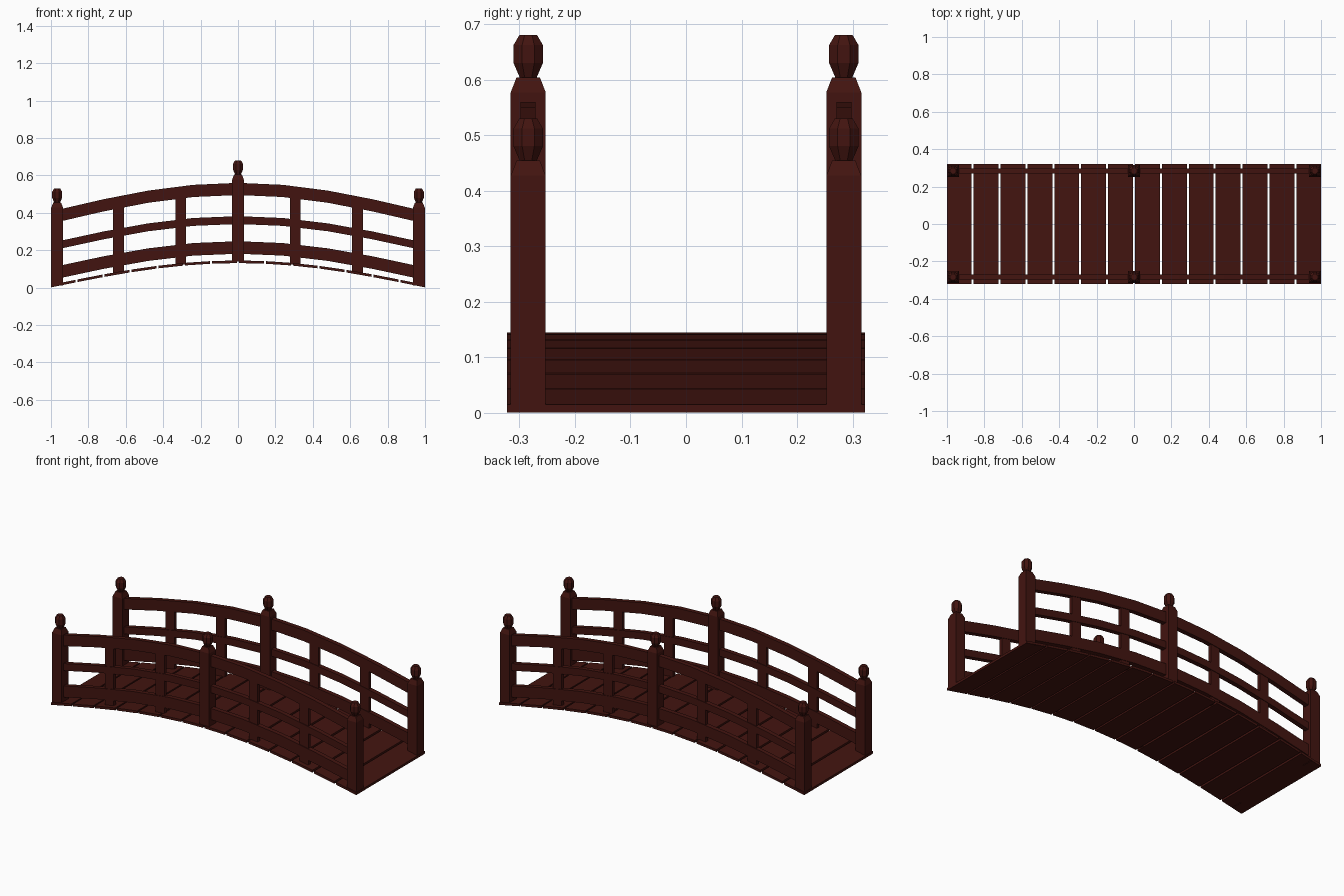
import bpy, math

if "Cube" in bpy.data.objects:
    bpy.data.objects.remove(bpy.data.objects["Cube"])

mat = bpy.data.materials.new("dark_red_wood")
mat.diffuse_color = (0.055, 0.007, 0.005, 1)
mat.use_nodes = True
mat.node_tree.nodes["Principled BSDF"].inputs["Base Color"].default_value = mat.diffuse_color

POST_Y = 0.284


def arch(x, crown, rise):
    """Height of a curve that peaks at the middle of the bridge."""
    return crown - rise * (1 - math.cos(math.pi * x / 2))


def make(name, verts, faces):
    me = bpy.data.meshes.new(name)
    me.from_pydata(verts, [], faces)
    me.materials.append(mat)
    ob = bpy.data.objects.new(name, me)
    bpy.context.collection.objects.link(ob)
    return ob


def loft(name, rings):
    """Skin a list of equal-length rings and cap both ends."""
    n = len(rings[0])
    verts = [v for r in rings for v in r]
    faces = [tuple(range(n))[::-1], tuple(range(len(verts) - n, len(verts)))]
    for k in range(len(rings) - 1):
        for i in range(n):
            j = (i + 1) % n
            faces.append((k * n + i, k * n + j, (k + 1) * n + j, (k + 1) * n + i))
    return make(name, verts, faces)


def strip(name, xs, y, half_y, crown, rise, height):
    """Rectangular bar following the arch; crown is its top height."""
    rings = []
    for x in xs:
        t = arch(x, crown, rise)
        b = t - height
        rings.append([(x, y - half_y, b), (x, y + half_y, b),
                      (x, y + half_y, t), (x, y - half_y, t)])
    return loft(name, rings)


def column(name, x, y, sections, sides):
    """Vertical prism; sections are (z, half width across flats)."""
    rings = []
    for z, h in sections:
        r = h / math.cos(math.pi / sides)
        rings.append([(x + r * math.cos(2 * math.pi * (i + 0.5) / sides),
                       y + r * math.sin(2 * math.pi * (i + 0.5) / sides), z)
                      for i in range(sides)])
    return loft(name, rings)


# deck planks, each tilted along the arch
for i in range(14):
    c = (i - 6.5) * 0.1437
    strip("deck_plank", [c - 0.0665, c + 0.0665], 0, 0.322, 0.145, 0.13, 0.014)

for side, y in (("front", -POST_Y), ("back", POST_Y)):
    # three curved rails
    xs = [-0.96 + 0.24 * i for i in range(9)]
    for name, crown, rise, height in (("top_rail", 0.56, 0.153, 0.065),
                                      ("middle_rail", 0.382, 0.143, 0.042),
                                      ("bottom_rail", 0.248, 0.141, 0.067)):
        strip(f"{side}_{name}", xs, y, 0.0135, crown, rise, height)

    # flat balusters from deck to top rail
    for x in (-0.638, -0.306, 0.306, 0.638):
        b, t = arch(x, 0.138, 0.13), arch(x, 0.53, 0.153)
        loft(f"{side}_baluster",
             [[(x - 0.029, y - 0.0105, z), (x + 0.029, y - 0.0105, z),
               (x + 0.029, y + 0.0105, z), (x - 0.029, y + 0.0105, z)]
              for z in (b, t)])

    # main posts with tapered shoulders and faceted finials
    for x, base, top in ((-0.967, 0.012, 0.53), (0, 0.14, 0.68), (0.967, 0.012, 0.53)):
        column(f"{side}_post", x, y,
               [(base, 0.0315), (top - 0.103, 0.0315), (top - 0.076, 0.021)], 4)
        column(f"{side}_finial", x, y,
               [(top - 0.078, 0.0145), (top - 0.05, 0.0265),
                (top - 0.018, 0.0265), (top, 0.016)], 8)
